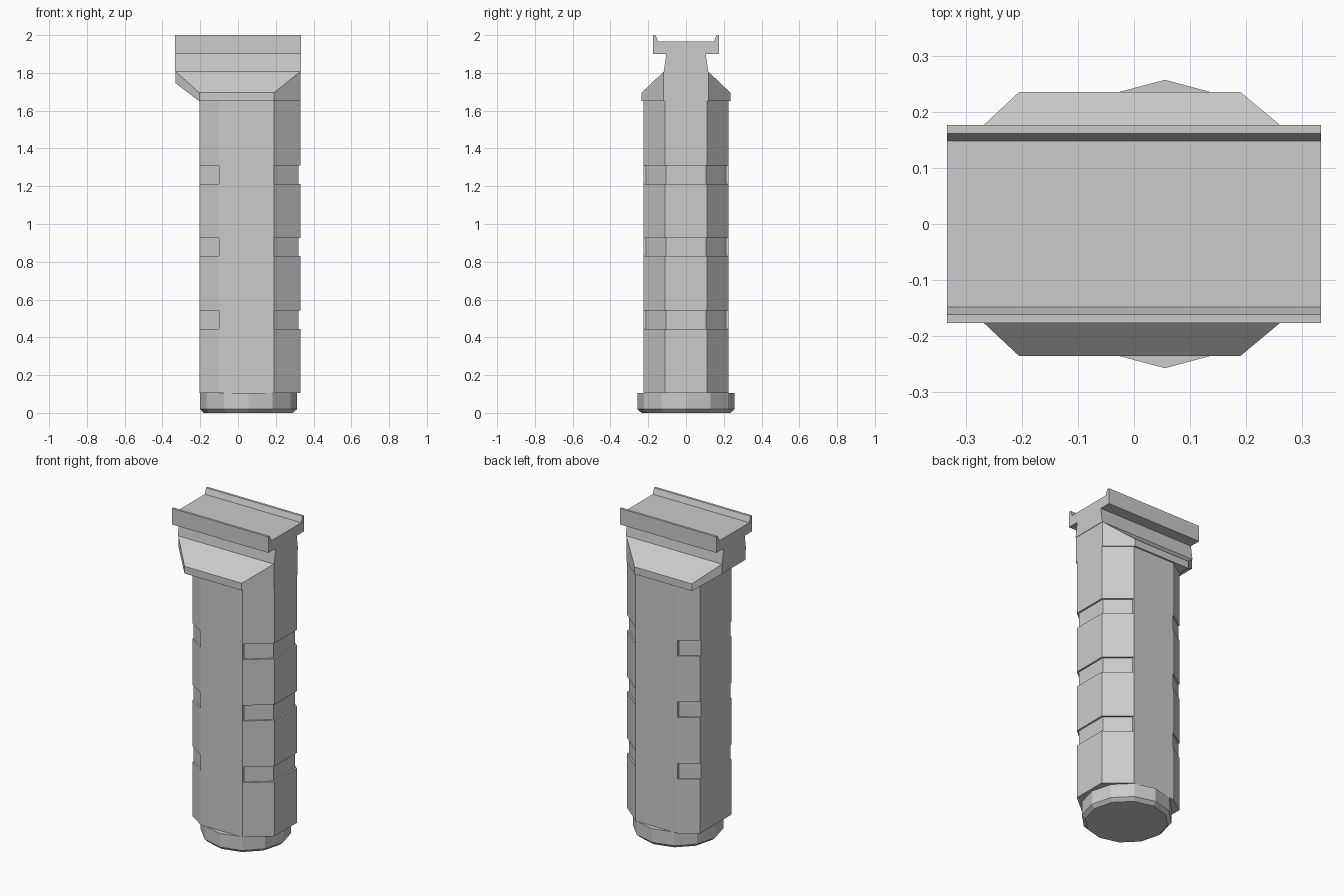
import bpy
import bmesh
from math import cos, sin, pi
from mathutils import Vector

if "Cube" in bpy.data.objects:
    bpy.data.objects.remove(bpy.data.objects["Cube"], do_unlink=True)

grey = bpy.data.materials.new("matte_grey")
grey.use_nodes = True
grey.diffuse_color = (0.6, 0.6, 0.6, 1)
grey.node_tree.nodes["Principled BSDF"].inputs["Base Color"].default_value = (0.6, 0.6, 0.6, 1)


def finish(name, bm):
    bmesh.ops.recalc_face_normals(bm, faces=bm.faces)
    mesh = bpy.data.meshes.new(name)
    bm.to_mesh(mesh)
    bm.free()
    mesh.materials.append(grey)
    obj = bpy.data.objects.new(name, mesh)
    bpy.context.collection.objects.link(obj)
    return obj


def extrude(bm, points, offset):
    """Close a 3D outline and sweep it along an offset."""
    face = bm.faces.new([bm.verts.new(p) for p in points])
    swept = bmesh.ops.extrude_face_region(bm, geom=[face], use_keep_orig=True)
    verts = [v for v in swept["geom"] if isinstance(v, bmesh.types.BMVert)]
    bmesh.ops.translate(bm, verts=verts, vec=Vector(offset))


def mirrored(half):
    """Complete an outline that is symmetric in its second... first axis pair."""
    return half + [(x, -y) for x, y in reversed(half)]


# Grip: an eight-sided column
bm = bmesh.new()
section = mirrored([(-0.205, 0.157), (-0.10, 0.225), (0.19, 0.225), (0.33, 0.11)])
extrude(bm, [(x, y, 0.105) for x, y in section], (0, 0, 1.545))
grip = finish("grip", bm)

# Shallow finger grooves around the left side and on the right corners
left_cut = mirrored([(0.4, 0.3), (0.19, 0.3), (0.19, 0.213), (0.319, 0.106)])
left_cut = left_cut[1:4] + left_cut[4:7] + [left_cut[7], left_cut[0]]
corner_cut = [(-0.10, 0.3), (-0.10, 0.214), (-0.24, 0.123), (-0.24, 0.3)]
bm = bmesh.new()
for z in (0.445, 0.83, 1.213):
    for outline in (left_cut, corner_cut, [(x, -y) for x, y in corner_cut]):
        extrude(bm, [(x, y, z) for x, y in outline], (0, 0, 0.097))
cutter = finish("groove_cutter", bm)
cutter.hide_render = True
cut = grip.modifiers.new("grooves", "BOOLEAN")
cut.operation = "DIFFERENCE"
cut.solver = "EXACT"
cut.object = cutter
bpy.context.view_layer.objects.active = grip
bpy.ops.object.modifier_apply(modifier=cut.name)
bpy.data.objects.remove(cutter, do_unlink=True)

# Bottom cap: twelve-sided disc with a bevelled lower rim
bm = bmesh.new()
rings = []
for radius, z in ((0.236, 0), (0.257, 0.02), (0.257, 0.105)):
    rings.append([bm.verts.new((0.055 + radius * cos(i * pi / 6), radius * sin(i * pi / 6), z))
                  for i in range(12)])
for low, high in zip(rings, rings[1:]):
    for i in range(12):
        j = (i + 1) % 12
        bm.faces.new((low[i], low[j], high[j], high[i]))
bm.faces.new(rings[0])
bm.faces.new(rings[-1])
finish("bottom_cap", bm)

# Flared collar: convex block with sloped shoulders
bm = bmesh.new()
for side in (-1, 1):
    for x, y, z in ((-0.205, 0.235, 1.65), (-0.205, 0.235, 1.695),
                    (0.19, 0.235, 1.65), (0.19, 0.235, 1.695),
                    (0.33, 0.118, 1.65), (0.33, 0.118, 1.807),
                    (-0.33, 0.118, 1.745), (-0.33, 0.118, 1.807)):
        bm.verts.new((x, y * side, z))
bmesh.ops.convex_hull(bm, input=bm.verts)
bmesh.ops.dissolve_limit(bm, angle_limit=0.02, verts=bm.verts, edges=bm.edges)
finish("flared_collar", bm)

# Neck and rail channel: one profile swept along the length
half = [(0.118, 1.807), (0.104, 1.9), (0.176, 1.9), (0.176, 2.0), (0.161, 2.0), (0.148, 1.965)]
profile = half + [(-y, z) for y, z in reversed(half)]
bm = bmesh.new()
extrude(bm, [(-0.333, y, z) for y, z in profile], (0.666, 0, 0))
finish("rail_mount", bm)
